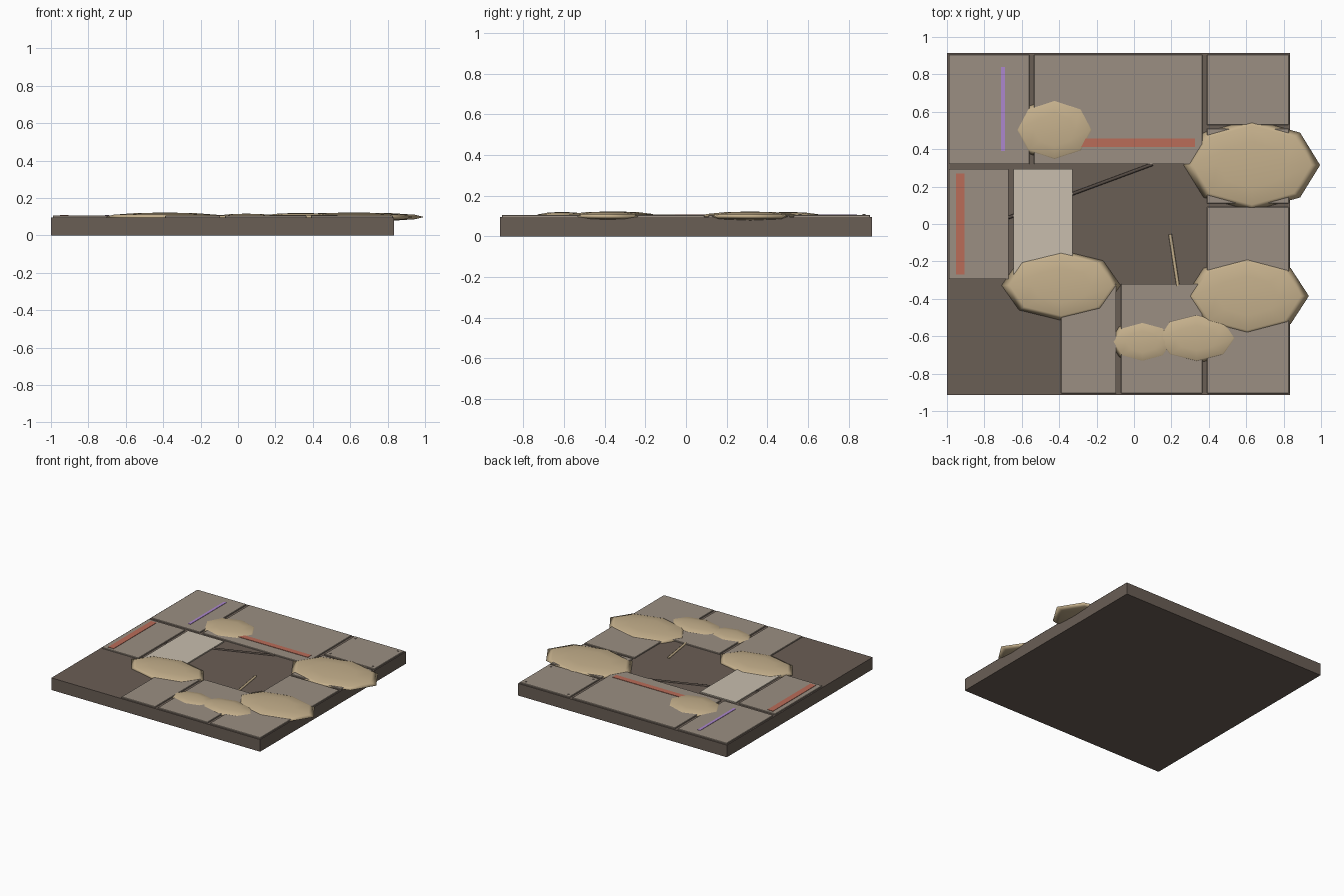
import bpy
import math
from mathutils import Vector

if "Cube" in bpy.data.objects:
    bpy.data.objects.remove(bpy.data.objects["Cube"], do_unlink=True)


def material(name, r, g, b):
    # Colours are given as 8-bit sRGB and stored linear
    col = [((c / 255 + 0.055) / 1.055) ** 2.4 for c in (r, g, b)] + [1]
    m = bpy.data.materials.new(name)
    m.use_nodes = True
    m.diffuse_color = col
    m.node_tree.nodes["Principled BSDF"].inputs["Base Color"].default_value = col
    return m


BASE = material("dark stone", 106, 94, 85)
PANEL = material("grey stone", 155, 143, 130)
PALE = material("pale stone", 200, 190, 174)
SAND = material("sand", 197, 176, 140)
RED = material("faded red", 186, 108, 88)
LILAC = material("lilac", 172, 135, 205)
CABLE = material("dark cable", 84, 74, 67)
TOP = 0.096      # top of the base slab
DECK = 0.105     # top of the panels


def finish(name, mat):
    ob = bpy.context.object
    ob.name = name
    ob.data.materials.append(mat)
    return ob


def box(name, x0, x1, y0, y1, z0, z1, mat, bevel=0):
    bpy.ops.mesh.primitive_cube_add(
        size=1, location=((x0 + x1) / 2, (y0 + y1) / 2, (z0 + z1) / 2))
    ob = finish(name, mat)
    ob.scale = (x1 - x0, y1 - y0, z1 - z0)
    bpy.ops.object.transform_apply(location=False, rotation=False, scale=True)
    if bevel:
        mod = ob.modifiers.new("bevel", "BEVEL")
        mod.width, mod.segments = bevel, 1
    return ob


def rod(name, a, b, radius, mat):
    a, b = Vector(a), Vector(b)
    bpy.ops.mesh.primitive_cylinder_add(
        vertices=8, radius=radius, depth=(b - a).length, location=(a + b) / 2,
        rotation=(b - a).to_track_quat("Z", "Y").to_euler())
    finish(name, mat)
    bpy.ops.object.shade_smooth_by_angle(angle=math.radians(50))


def mound(name, x, y, rx, ry, z=0.098, rz=0.024):
    bpy.ops.mesh.primitive_uv_sphere_add(
        segments=8, ring_count=6, radius=1, location=(x, y, z))
    ob = finish(name, SAND)
    ob.scale = (rx, ry, rz)
    bpy.ops.object.transform_apply(location=False, rotation=False, scale=True)
    bpy.ops.object.shade_smooth()


# Base slab
box("base_slab", -1, 0.835, -0.915, 0.915, 0, TOP, BASE)

# Paving panels around the open centre
for name, x0, x1, y0, y1 in (
        ("back_right_panel", -0.99, -0.56, 0.32, 0.905),
        ("back_middle_panel", -0.535, 0.365, 0.32, 0.905),
        ("back_left_panel", 0.39, 0.828, 0.53, 0.905),
        ("left_rear_panel", 0.39, 0.828, 0.11, 0.51),
        ("left_middle_panel", 0.39, 0.828, -0.3, 0.09),
        ("front_left_panel", 0.39, 0.828, -0.905, -0.32),
        ("front_middle_panel", -0.07, 0.365, -0.905, -0.32),
        ("front_right_panel", -0.39, -0.095, -0.905, -0.32),
        ("right_panel", -0.99, -0.67, -0.295, 0.295)):
    box(name, x0, x1, y0, y1, TOP - 0.01, DECK, PANEL, 0.002)
box("pale_panel", -0.645, -0.33, -0.3, 0.295, TOP - 0.01, DECK, PALE)

# Painted stripes
box("right_red_stripe", -0.953, -0.905, -0.27, 0.27, DECK - 0.003, DECK + 0.003, RED)
box("back_red_stripe", -0.31, 0.325, 0.412, 0.457, DECK - 0.003, DECK + 0.003, RED)
box("lilac_stripe", -0.712, -0.69, 0.39, 0.84, DECK - 0.003, DECK + 0.003, LILAC)

# Bolts at the corners of the back left panel
for x in (0.42, 0.795):
    for y in (0.56, 0.875):
        bpy.ops.mesh.primitive_cylinder_add(
            vertices=8, radius=0.007, depth=0.008, location=(x, y, DECK))
        finish("panel_bolt", PANEL)

# Loose cable and stick in the open centre
rod("cable", (-0.67, 0.035, TOP), (0.1, 0.32, TOP), 0.009, CABLE)
rod("stick", (0.193, -0.055, TOP + 0.003), (0.235, -0.33, TOP + 0.003), 0.009, SAND)

# Sand mounds
mound("left_rear_mound", 0.63, 0.315, 0.365, 0.245)
mound("left_front_mound", 0.605, -0.385, 0.33, 0.21)
mound("right_front_mound", -0.39, -0.328, 0.318, 0.187)
mound("back_mound", -0.425, 0.503, 0.22, 0.172, 0.096)
mound("front_large_mound", 0.335, -0.61, 0.225, 0.135, 0.096)
mound("front_small_mound", 0.045, -0.63, 0.175, 0.115, 0.096, 0.02)
